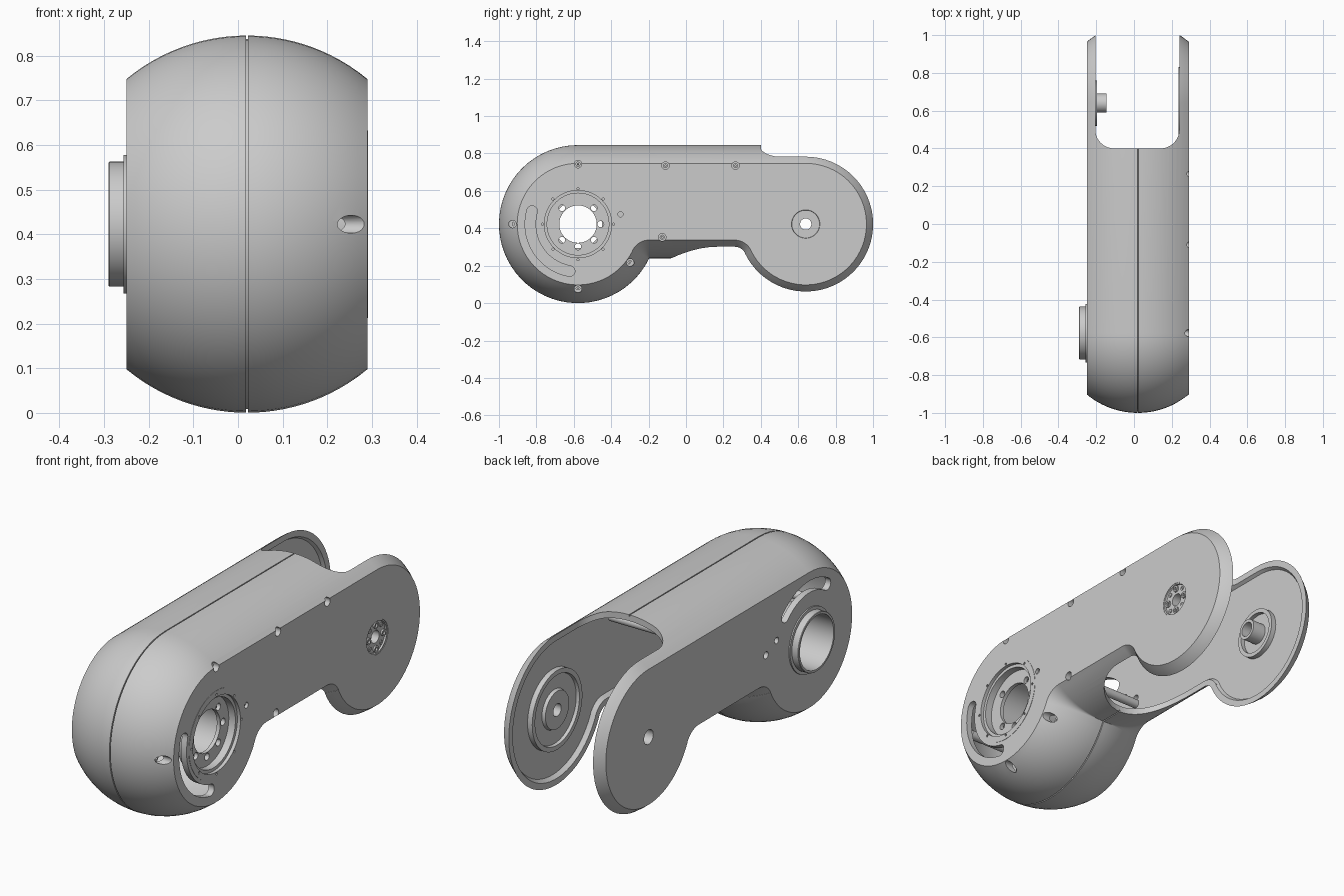
import bpy, bmesh
from math import sin, cos, pi, radians, sqrt, atan2

if "Cube" in bpy.data.objects:
    bpy.data.objects.remove(bpy.data.objects["Cube"])

R, ZC, XC = 0.4225, 0.4225, 0.02          # shell radius, axis height, middle plane
HEAD, FORK = (-0.5775, ZC), (0.64, ZC)    # (y, z) of the two joints
FACE_R = 0.322


def finish(name, bm, angle=30):
    bmesh.ops.remove_doubles(bm, verts=bm.verts, dist=1e-6)
    bmesh.ops.recalc_face_normals(bm, faces=bm.faces)
    me = bpy.data.meshes.new(name)
    bm.to_mesh(me)
    bm.free()
    ob = bpy.data.objects.new(name, me)
    bpy.context.collection.objects.link(ob)
    smooth(ob, angle)
    return ob


def smooth(ob, angle=30):
    bpy.ops.object.select_all(action='DESELECT')
    ob.select_set(True)
    bpy.context.view_layer.objects.active = ob
    bpy.ops.object.shade_smooth_by_angle(angle=radians(angle))


def loft(bm, rings, closed=False):
    vs = [[bm.verts.new(p) for p in r] for r in rings]
    n = len(vs[0])
    pairs = list(zip(vs, vs[1:])) + ([(vs[-1], vs[0])] if closed else [])
    for a, b in pairs:
        for i in range(n):
            j = (i + 1) % n
            bm.faces.new((a[i], a[j], b[j], b[i]))
    if not closed:
        bm.faces.new(vs[0])
        bm.faces.new(vs[-1])


def arc(c, r, a, b, n):
    return [(c[0] + r * cos(radians(a + (b - a) * i / n)),
             c[1] + r * sin(radians(a + (b - a) * i / n))) for i in range(n + 1)]


def lathe(name, c, prof, n=64):
    """Revolve a closed (x, radius) profile about the x axis through c."""
    bm = bmesh.new()
    loft(bm, [[(x, c[0] + r * cos(2 * pi * i / n), c[1] + r * sin(2 * pi * i / n))
               for x, r in prof] for i in range(n)], closed=True)
    return finish(name, bm)


def prisms_x(name, items):
    """Extrude each (yz outline, x0, x1) along x, all in one mesh."""
    bm = bmesh.new()
    for pts, x0, x1 in items:
        loft(bm, [[(x, y, z) for y, z in pts] for x in (x0, x1)])
    return finish(name, bm)


def disc(c, r, n=24):
    return arc(c, r, 0, 360, n)[:-1]


def polar(c, r, a):
    return (c[0] + r * cos(radians(a)), c[1] + r * sin(radians(a)))


def cut(ob, cutter):
    m = ob.modifiers.new("cut", 'BOOLEAN')
    m.operation, m.solver, m.object = 'DIFFERENCE', 'EXACT', cutter
    bpy.ops.object.select_all(action='DESELECT')
    bpy.context.view_layer.objects.active = ob
    ob.select_set(True)
    bpy.ops.object.modifier_apply(modifier=m.name)
    bpy.data.objects.remove(cutter, do_unlink=True)


# side outline grown by d: two round ends joined by a filleted waist
def outline(d):
    r, rho = FACE_R + d, 0.101 - d
    f1, f2 = (HEAD[0] + 0.38, 0.239), (FORK[0] - 0.38, 0.239)
    t = -math_deg(atan2(f1[1] - ZC, 0.38))
    return (arc(HEAD, r, 90, 360 - t, 44) + arc(f1, rho, 180 - t, 90, 8)
            + arc(f2, rho, 90, t, 8) + arc(FORK, r, 180 + t, 450, 44))


def math_deg(a):
    return a * 180 / pi


def bulge(x):
    return sqrt(R * R - (x - XC) ** 2) - FACE_R


def shell_solid(name, x0, x1, inset, groove):
    half = 13
    left = [x0 + (XC - 0.0025 - x0) * i / half for i in range(half + 1)]
    right = [XC + 0.0025 + (x1 - XC - 0.0025) * i / half for i in range(half + 1)]
    sl = [(x, bulge(x) - inset) for x in left]
    if groove:                              # seam line round the middle
        sl += [(left[-1] + 1e-4, bulge(XC) - 0.008), (right[0] - 1e-4, bulge(XC) - 0.008)]
    sl += [(x, bulge(x) - inset) for x in right]
    bm = bmesh.new()
    loft(bm, [[(x, y, z) for y, z in outline(d)] for x, d in sl])
    return finish(name, bm)


shell = shell_solid("arm_shell", -0.25, 0.29, 0, True)
cut(shell, shell_solid("cavity", -0.22, 0.26, 0.03, False))


# fork opening: square-ended above, elliptical below
def slot_z(pts, z0, z1):
    bm = bmesh.new()
    loft(bm, [[(x, y, z) for x, y in pts] for z in (z0, z1)])
    return finish("fork_slot", bm)


XL, XR = -0.205, 0.24
top = [(XR, 1.2), (XL, 1.2)] + arc((XL + 0.1, 0.5), 0.1, 180, 270, 10) \
    + arc((XR - 0.1, 0.5), 0.1, 270, 360, 10)
mid, hw = (XL + XR) / 2, (XR - XL) / 2
low = [(XR, 1.2), (XL, 1.2)] + [(mid - hw * cos(pi * i / 28), 0.17 - 0.25 * sin(pi * i / 28))
                                for i in range(29)]
cut(shell, slot_z(top, 0.421, 1.0))
cut(shell, slot_z(low, -0.1, 0.4263))


# joint openings, curved cable slots and screw holes
def cable_slot(a, b, r=0.255, w=0.028):
    return (arc(HEAD, r + w, a, b, 24) + arc(polar(HEAD, r, b), w, b, b + 180, 8)[1:-1]
            + arc(HEAD, r - w, b, a, 24) + arc(polar(HEAD, r, a), w, a + 180, a + 360, 8)[1:-1])


screws = [(-0.5775, 0.743), (-0.11, 0.735), (0.265, 0.735), (-0.928, ZC),
          (-0.5775, 0.076), (-0.298, 0.217), (-0.127, 0.352)]
holes = [(disc(HEAD, 0.2095, 64), 0.2, 0.35), (disc(HEAD, 0.145, 64), -0.3, -0.2),
         (disc(FORK, 0.0825, 48), 0.2, 0.35), (disc(FORK, 0.035), -0.3, -0.2),
         (cable_slot(164, 260), 0.2, 0.35), (cable_slot(45, 122), -0.3, -0.2),
         (disc((-0.35, 0.475), 0.014), 0.275, 0.35),
         (disc((-0.33, 0.515), 0.015), -0.3, -0.2), (disc((-0.25, 0.475), 0.017), -0.3, -0.2)]
holes += [(disc(s, 0.02), 0.21, 0.35) for s in screws]
cut(shell, prisms_x("hole_cutter", holes))
smooth(shell)

# screw posts crossing the inside of the shell
for i, s in enumerate(screws):
    lathe(f"screw_post_{i + 1}", s, [(-0.12, 0.004), (-0.12, 0.021), (0.213, 0.021),
                                     (0.213, 0.011), (0.2, 0.011), (0.2, 0.004)], 20)

# main bearing: stepped recess on the right, tube and flange on the left
bearing = lathe("main_bearing", HEAD, [
    (0.2915, 0.18), (0.2915, 0.21), (0.25, 0.21), (0.25, 0.18), (0.21, 0.18), (0.21, 0.14),
    (-0.249, 0.14), (-0.249, 0.155), (-0.256, 0.155), (-0.256, 0.14), (-0.288, 0.14),
    (-0.29, 0.138), (-0.29, 0.128), (0.222, 0.128), (0.222, 0.1), (0.24, 0.1),
    (0.24, 0.165), (0.275, 0.165), (0.275, 0.18)], 72)
bolts = [(disc(polar(HEAD, 0.121, a), 0.017, 16), 0.215, 0.25) for a in (0, 45, 135, 225, 270, 315)]
bolts += [(disc(polar(HEAD, 0.19, a), 0.006, 10), 0.28, 0.3) for a in range(0, 360, 45)]
cut(bearing, prisms_x("bolt_cutter", bolts))
smooth(bearing)

# right fork hub with its inner disc and bolts
lathe("right_fork_hub", FORK, [
    (0.28, 0.03), (0.28, 0.074), (0.288, 0.076), (0.288, 0.083), (0.261, 0.083), (0.261, 0.19),
    (0.235, 0.19), (0.235, 0.168), (0.25, 0.165), (0.25, 0.095), (0.235, 0.09), (0.235, 0.03)])
for k in range(4):
    lathe(f"hub_bolt_{k + 1}", polar(FORK, 0.057, 90 * k), [
        (0.27, 0.008), (0.27, 0.016), (0.288, 0.016), (0.288, 0.008)], 20)
    lathe(f"hub_pin_{k + 1}", polar(FORK, 0.06, 45 + 90 * k), [
        (0.27, 0.002), (0.27, 0.01), (0.284, 0.01), (0.284, 0.002)], 12)

# left fork pivot: cup ring with a hollow pin
lathe("left_fork_pivot", FORK, [
    (-0.225, 0.035), (-0.145, 0.035), (-0.145, 0.05), (-0.215, 0.05), (-0.215, 0.1),
    (-0.195, 0.1), (-0.195, 0.12), (-0.225, 0.12)])
